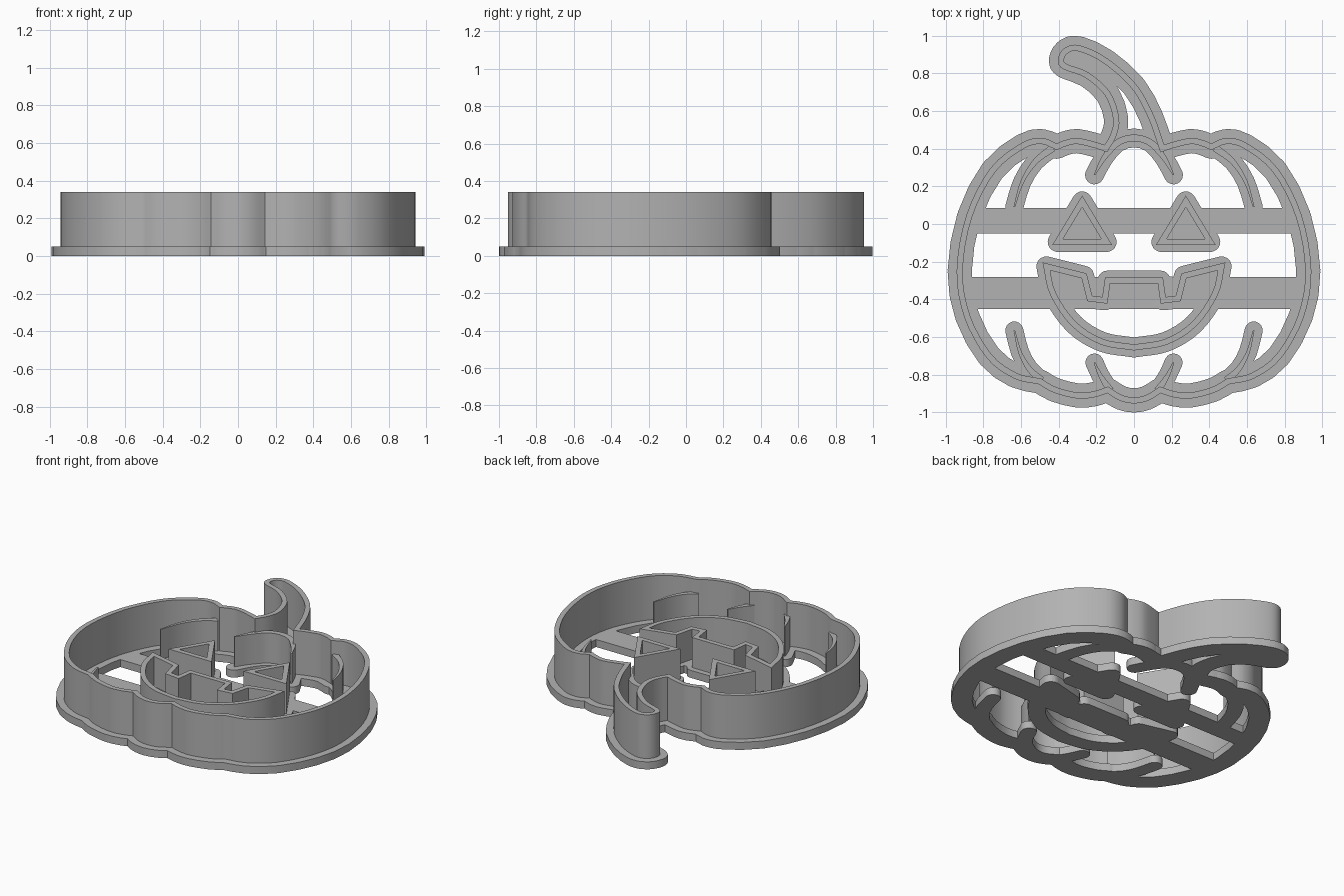
import bpy, bmesh, math
from mathutils import Vector
from mathutils.geometry import delaunay_2d_cdt

cube = bpy.data.objects.get("Cube")
if cube:
    bpy.data.objects.remove(cube, do_unlink=True)

BASE_H, INNER_H, RIM_H = 0.05, 0.25, 0.34   # base plate, inner marks, cutting rim
WALL = 0.016                                # half thickness of a wall

grey = bpy.data.materials.new("grey_plastic")
grey.use_nodes = True
grey.diffuse_color = (0.45, 0.45, 0.45, 1)
for node in grey.node_tree.nodes:
    if node.type == 'BSDF_PRINCIPLED':
        node.inputs["Base Color"].default_value = (0.45, 0.45, 0.45, 1)


def finish(name, bm):
    """Turn a bmesh into a smooth-sided grey object."""
    bmesh.ops.recalc_face_normals(bm, faces=bm.faces[:])
    mesh = bpy.data.meshes.new(name)
    bm.to_mesh(mesh)
    bm.free()
    mesh.materials.append(grey)
    obj = bpy.data.objects.new(name, mesh)
    bpy.context.collection.objects.link(obj)
    bpy.ops.object.select_all(action='DESELECT')
    obj.select_set(True)
    bpy.context.view_layer.objects.active = obj
    bpy.ops.object.shade_smooth_by_angle(angle=math.radians(30))
    return obj


def smooth(points, steps=4):
    """Curve through the points."""
    p = [Vector(q) for q in points]
    p = [2 * p[0] - p[1]] + p + [2 * p[-1] - p[-2]]
    out = []
    for a, b, c, d in zip(p, p[1:], p[2:], p[3:]):
        for i in range(steps):
            t = i / steps
            out.append(0.5 * (2 * b + (c - a) * t + (2 * a - 5 * b + 4 * c - d) * t * t
                              + (3 * b - a - 3 * c + d) * t ** 3))
    return out + [p[-2]]


def mirror(points):
    """Mirror across x, reversed so that it continues the path."""
    return [Vector((-q[0], q[1])) for q in reversed(points)]


def join(*pieces):
    """Chain pieces, dropping repeated end points."""
    out = []
    for q in (Vector(q) for piece in pieces for q in piece):
        if not out or (q - out[-1]).length > 1e-4:
            out.append(q)
    if (out[0] - out[-1]).length < 1e-4:
        out.pop()
    return out


def wall(name, path, top, closed=True, halves=None):
    """Thin upright wall along a path."""
    bm = bmesh.new()
    n = len(path)
    rings = []
    for i, q in enumerate(path):
        before = path[i - 1] if closed or i else q
        after = path[(i + 1) % n] if closed or i < n - 1 else q
        d0, d1 = (q - before).normalized(), (after - q).normalized()
        tangent = (d0 + d1).normalized()
        cosine = max(0.45, tangent.dot(d1 if d1.length else d0))
        side = Vector((-tangent.y, tangent.x)) * (halves[i] if halves else WALL) / cosine
        l, r = q + side, q - side
        rings.append([bm.verts.new((v.x, v.y, z)) for v, z in
                      ((l, BASE_H / 2), (l, top), (r, top), (r, BASE_H / 2))])
    for i in range(n if closed else n - 1):
        a, b = rings[i], rings[(i + 1) % n]
        for k in range(4):
            bm.faces.new((a[k], a[(k + 1) % 4], b[(k + 1) % 4], b[k]))
    if not closed:
        bm.faces.new(rings[0])
        bm.faces.new(rings[-1][::-1])
    return finish(name, bm)


def capsules(path, radius, closed=False, arc=8):
    """Rounded outlines, one around each segment of a path."""
    ends = path[1:] + (path[:1] if closed else [])
    shapes = []
    for a, b in zip(path, ends):
        turn = math.atan2(b.y - a.y, b.x - a.x) - math.pi / 2
        shape = []
        for centre, start in ((b, turn), (a, turn + math.pi)):
            for i in range(arc + 1):
                t = start + math.pi * i / arc
                shape.append(centre + radius * Vector((math.cos(t), math.sin(t))))
        shapes.append(shape)
    return shapes


def inside(p, shape):
    return all((b - a).cross(p - a) > 0 for a, b in zip(shape, shape[1:] + shape[:1]))


def plate(name, shapes, height):
    """Merge convex outlines into one flat plate."""
    coords, edges, boxes = [], [], []
    for s in shapes:
        k, m = len(coords), len(s)
        coords += s
        edges += [(k + i, k + (i + 1) % m) for i in range(m)]
        xs, ys = [v.x for v in s], [v.y for v in s]
        boxes.append((min(xs), max(xs), min(ys), max(ys), s))
    verts, _, faces = delaunay_2d_cdt(coords, edges, [], 0, 1e-4)[:3]
    bm = bmesh.new()
    bv = [bm.verts.new((v.x, v.y, 0)) for v in verts]
    for f in faces:
        c = sum((verts[i] for i in f), Vector((0, 0))) / len(f)
        if any(x0 < c.x < x1 and y0 < c.y < y1 and inside(c, s)
               for x0, x1, y0, y1, s in boxes):
            bm.faces.new([bv[i] for i in f])
    bmesh.ops.delete(bm, geom=[v for v in bm.verts if not v.link_faces], context='VERTS')
    bmesh.ops.remove_doubles(bm, verts=bm.verts[:], dist=0.002)
    grown = bmesh.ops.extrude_face_region(bm, geom=bm.faces[:], use_keep_orig=True)
    top = [g for g in grown["geom"] if isinstance(g, bmesh.types.BMVert)]
    bmesh.ops.translate(bm, verts=top, vec=(0, 0, height))
    return finish(name, bm)


# Cutting rim: lobed body outline with the bent stem
half_body = join(
    smooth([(.15, .40), (.21, .42), (.3, .44), (.36, .43), (.41, .41)]),
    smooth([(.41, .41), (.49, .44), (.59, .415), (.75, .285), (.875, .04), (.925, -.25),
            (.885, -.49), (.77, -.7), (.63, -.805), (.5, -.835)]),
    smooth([(.5, -.835), (.42, -.88), (.3, -.91), (.21, -.903), (.14, -.88)]))
chin = smooth([(.14, -.88), (.07, -.922), (0, -.936), (-.07, -.922), (-.14, -.88)])
stem = smooth([(-.15, .40), (-.11, .47), (-.095, .56), (-.14, .69), (-.25, .79),
               (-.365, .835), (-.388, .87), (-.36, .92), (-.29, .932), (-.15, .865),
               (0, .73), (.09, .57), (.15, .40)])
outline = join(half_body, chin, mirror(half_body), stem)
wall("cutting_rim", outline, RIM_H)
shapes = capsules(outline[::2], .064, True)

# Eyes
for side, sign in (("left", 1), ("right", -1)):
    eye = [Vector((sign * .275 + x, y)) for x, y in ((-.13, -.095), (.13, -.095), (0, .12))]
    wall("eye_" + side, eye, INNER_H)
    shapes += capsules(eye, .053, True)

# Mouth with two teeth
lip = [(-.465, -.225), (-.265, -.275), (-.235, -.395), (-.155, -.405), (-.14, -.3)]
jaw = smooth([(.465, -.225), (.43, -.37), (.32, -.53), (.17, -.625), (0, -.655)])
mouth = join(lip, mirror(lip), jaw, mirror(jaw))
wall("mouth", mouth, INNER_H)
shapes += capsules(mouth, .053, True)

# Arch below the stem, with pointed ends
arm = [(-.21, .26), (-.16, .35), (-.09, .43), (0, .457)]
arch = smooth(arm + mirror(arm[:3]))
last = len(arch) - 1
wall("top_arch", arch, INNER_H, False,
     [.004 + .014 * min(1, 4 * min(i, last - i) / last) for i in range(last + 1)])
shapes += capsules(arch[::2], .05)

# Tapered crease ribs, mirrored
creases = {
    "upper_rib": [(.635, .09), (.595, .22), (.525, .33), (.43, .405)],
    "lower_rib": [(.635, -.565), (.605, -.68), (.555, -.77), (.49, -.83)],
    "chin_rib": [(.21, -.735), (.175, -.81), (.125, -.885)],
}
for name, points in creases.items():
    left = smooth(points)
    taper = [.004 + .016 * i / (len(left) - 1) for i in range(len(left))]
    wall(name + "_left", left, INNER_H, False, taper)
    wall(name + "_right", mirror(left), INNER_H, False, taper[::-1])
    shapes += capsules(left[::2], .048) + capsules(mirror(left)[::2], .048)

# Two cross bars joined into the base plate
for low, high in ((-.05, .085), (-.45, -.28)):
    shapes.append([Vector(q) for q in ((-.88, low), (.88, low), (.88, high), (-.88, high))])
plate("base_plate", shapes, BASE_H)
